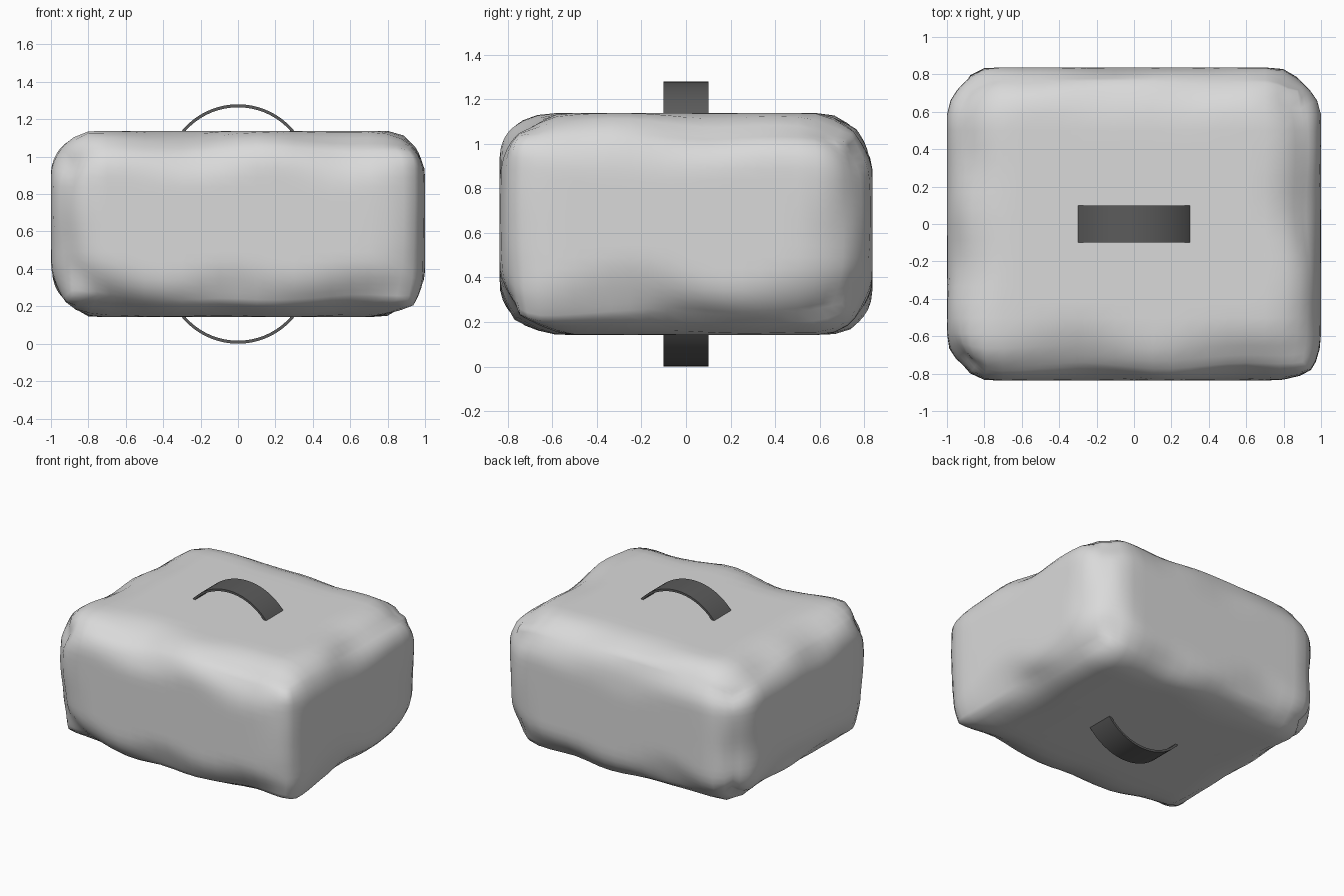
import bpy, bmesh, math
from mathutils import Vector, noise

if "Cube" in bpy.data.objects:
    bpy.data.objects.remove(bpy.data.objects["Cube"])

def material(name, c):
    m = bpy.data.materials.new(name)
    m.diffuse_color = (c, c, c, 1)
    m.use_nodes = True
    m.node_tree.nodes["Principled BSDF"].inputs["Base Color"].default_value = m.diffuse_color
    return m

fabric = material("light grey fabric", 0.70)
strap = material("dark grey strap", 0.105)

def finish(bm, name, mat, angle):
    bmesh.ops.recalc_face_normals(bm, faces=bm.faces)
    me = bpy.data.meshes.new(name)
    bm.to_mesh(me)
    bm.free()
    me.materials.append(mat)
    ob = bpy.data.objects.new(name, me)
    bpy.context.collection.objects.link(ob)
    bpy.ops.object.select_all(action='DESELECT')
    ob.select_set(True)
    bpy.context.view_layer.objects.active = ob
    bpy.ops.object.shade_smooth_by_angle(angle=math.radians(angle))
    return ob

MID = 0.64                       # height of the middle of the bag
HALF = Vector((1.0, 0.837, 0.498))

# Soft bag: box whose rounded edges vary in radius, so they look lumpy
bm = bmesh.new()
bmesh.ops.create_cube(bm, size=2)
bmesh.ops.subdivide_edges(bm, edges=bm.edges[:], cuts=19, use_grid_fill=True)
for v in bm.verts:
    p = Vector([v.co[i] * HALF[i] for i in range(3)])
    r = 0.29 + 0.13 * noise.noise(p * 2.3 + Vector((3.1, 1.7, 5.2)))
    inner = Vector([max(-(HALF[i] - r), min(HALF[i] - r, p[i])) for i in range(3)])
    v.co = inner + (p - inner).normalized() * r + Vector((0, 0, MID))
finish(bm, "soft_bag_body", fabric, 80)

# Curved strap handles above and below, ends sunk into the bag
R, T, W, N = 0.39, 0.016, 0.10, 20
for side, name in ((1, "top_handle"), (-1, "bottom_handle")):
    bm = bmesh.new()
    rings = []
    for i in range(N + 1):
        a = math.radians(-54 + 108 * i / N)
        ring = []
        for rad, y in ((R, -W), (R, W), (R - T, W), (R - T, -W)):
            z = MID + side * (0.64 - R + rad * math.cos(a))
            ring.append(bm.verts.new((rad * math.sin(a), y, z)))
        rings.append(ring)
    for a, b in zip(rings, rings[1:]):
        for k in range(4):
            bm.faces.new((a[k], a[(k + 1) % 4], b[(k + 1) % 4], b[k]))
    bm.faces.new(rings[0])
    bm.faces.new(rings[-1])
    finish(bm, name, strap, 30)
